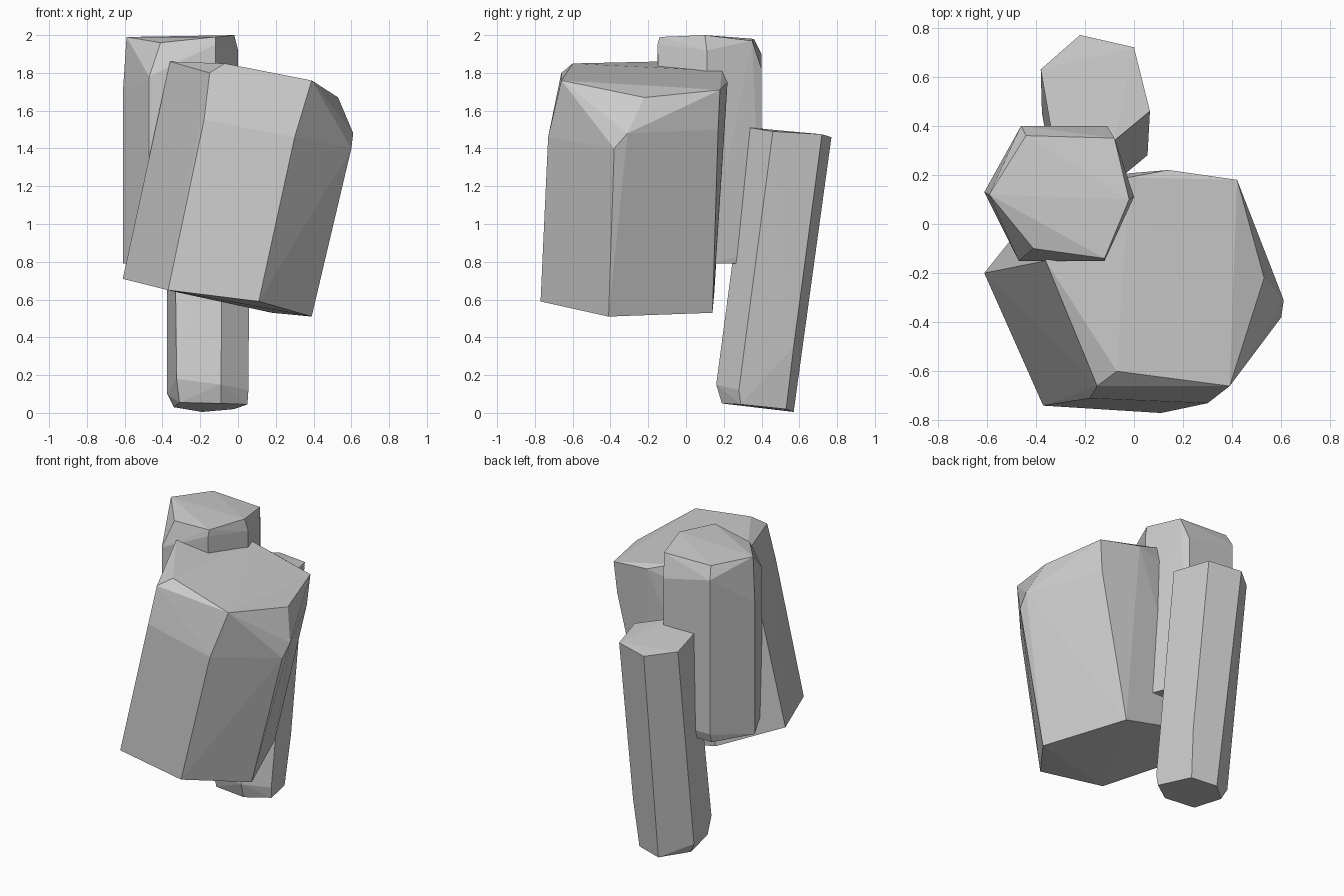
import bpy
import bmesh
import math


def column(name, foot, shoulder, crown):
    """Six-sided chipped column: convex solid around rings of corner points."""
    bm = bmesh.new()
    for p in foot + shoulder + crown:
        bm.verts.new(p)
    res = bmesh.ops.convex_hull(bm, input=bm.verts)
    loose = {v for v in res["geom_interior"] + res["geom_unused"]
             if isinstance(v, bmesh.types.BMVert) and not v.link_faces}
    bmesh.ops.delete(bm, geom=list(loose), context='VERTS')
    bmesh.ops.dissolve_limit(bm, angle_limit=math.radians(1.5),
                             verts=bm.verts, edges=bm.edges)
    bmesh.ops.recalc_face_normals(bm, faces=bm.faces)
    mesh = bpy.data.meshes.new(name)
    bm.to_mesh(mesh)
    bm.free()
    obj = bpy.data.objects.new(name, mesh)
    bpy.context.collection.objects.link(obj)
    return obj


# Wide leaning column at the front
column(
    "large_leaning_column",
    foot=[(-0.61, -0.20, 0.71), (-0.37, -0.74, 0.65), (0.11, -0.77, 0.59),
          (0.39, -0.41, 0.51), (0.18, 0.14, 0.53), (-0.33, 0.15, 0.64)],
    shoulder=[(-0.18, -0.71, 1.55), (0.30, -0.73, 1.46), (0.60, -0.38, 1.40),
              (0.61, -0.31, 1.48), (0.40, 0.17, 1.50), (-0.10, 0.20, 1.70)],
    crown=[(-0.36, -0.15, 1.86), (-0.15, -0.66, 1.80), (-0.07, -0.60, 1.85),
           (0.39, -0.66, 1.76), (0.53, -0.22, 1.67), (0.42, 0.18, 1.71),
           (0.14, 0.22, 1.75), (-0.02, 0.19, 1.81)],
)

# Upright column, raised at the back left
column(
    "raised_column",
    foot=[(-0.61, 0.13, 0.79), (-0.47, -0.14, 0.79), (-0.12, -0.14, 0.79),
          (0.0, 0.11, 0.79), (-0.11, 0.38, 0.79), (-0.46, 0.38, 0.79)],
    shoulder=[(-0.61, 0.13, 1.69), (-0.47, -0.15, 1.78), (-0.12, -0.15, 1.95),
              (0.0, 0.11, 1.92), (-0.11, 0.40, 1.82), (-0.46, 0.40, 1.90),
              (-0.11, 0.40, 0.85), (-0.46, 0.40, 0.85)],
    crown=[(-0.59, 0.12, 1.99), (-0.41, -0.10, 1.96), (-0.12, -0.14, 1.99),
           (-0.02, 0.10, 2.0), (-0.08, 0.35, 1.97), (-0.44, 0.36, 1.98)],
)

# Slim column standing on the ground at the back
column(
    "slim_standing_column",
    foot=[(-0.34, 0.43, 0.03), (-0.19, 0.57, 0.005), (-0.02, 0.53, 0.02),
          (0.05, 0.29, 0.045), (-0.09, 0.19, 0.05), (-0.31, 0.21, 0.055)],
    shoulder=[(-0.375, 0.45, 0.10), (-0.21, 0.62, 0.40), (0.0, 0.57, 0.35),
              (0.055, 0.28, 0.12), (-0.09, 0.16, 0.15), (-0.325, 0.19, 0.18)],
    crown=[(-0.38, 0.63, 1.48), (-0.22, 0.77, 1.46), (0.0, 0.72, 1.475),
           (0.065, 0.46, 1.49), (-0.08, 0.34, 1.51), (-0.34, 0.40, 1.505)],
)
